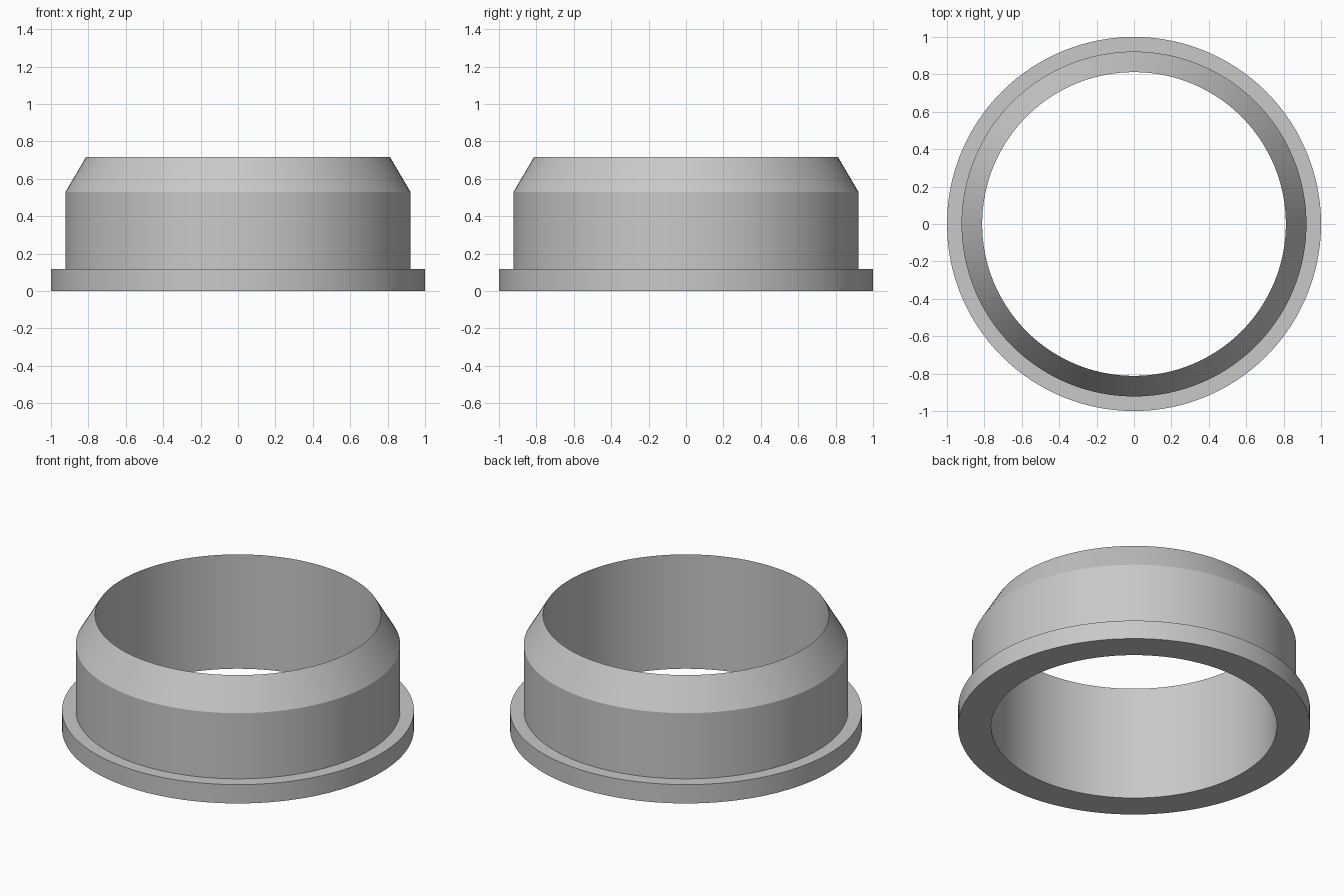
import bpy
import bmesh
import math

SEGMENTS = 128
BORE, BODY, FLANGE = 0.812, 0.922, 1.0
FLANGE_TOP, SHOULDER, HEIGHT = 0.118, 0.53, 0.717

cube = bpy.data.objects.get("Cube")
if cube:
    bpy.data.objects.remove(cube, do_unlink=True)

# Plain grey material
grey = bpy.data.materials.new("light_grey")
grey.use_nodes = True
colour = (0.58, 0.58, 0.58, 1)
grey.diffuse_color = colour
grey.node_tree.nodes["Principled BSDF"].inputs["Base Color"].default_value = colour

# Closed cross-section: bore, flange, body wall and tapered rim
profile = [(BORE, 0), (FLANGE, 0), (FLANGE, FLANGE_TOP),
           (BODY, FLANGE_TOP), (BODY, SHOULDER), (BORE, HEIGHT)]

# Revolve the section around the z axis
bm = bmesh.new()
verts = [bm.verts.new((r, 0, z)) for r, z in profile]
edges = [bm.edges.new((v, verts[(i + 1) % len(verts)])) for i, v in enumerate(verts)]
bmesh.ops.spin(bm, geom=verts + edges, cent=(0, 0, 0), axis=(0, 0, 1),
               angle=math.tau, steps=SEGMENTS, use_merge=True)
bmesh.ops.remove_doubles(bm, verts=bm.verts, dist=0.0001)
bmesh.ops.recalc_face_normals(bm, faces=bm.faces)

mesh = bpy.data.meshes.new("flanged_ring")
bm.to_mesh(mesh)
bm.free()
mesh.materials.append(grey)
ring = bpy.data.objects.new("flanged_ring", mesh)
bpy.context.collection.objects.link(ring)

# Smooth around the ring, crisp at every profile corner
bpy.ops.object.select_all(action="DESELECT")
ring.select_set(True)
bpy.context.view_layer.objects.active = ring
bpy.ops.object.shade_smooth_by_angle(angle=math.radians(20))
